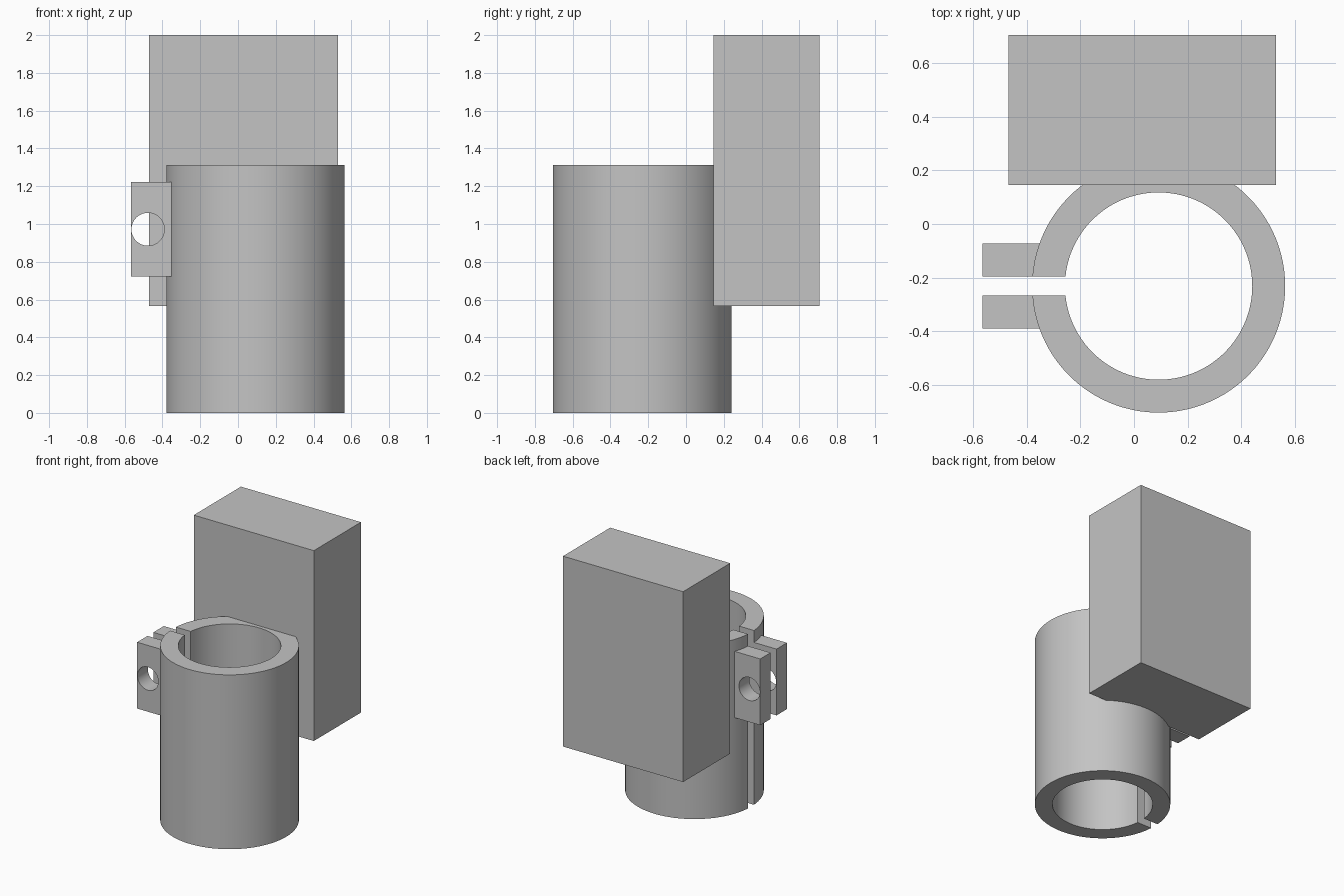
import bpy, bmesh, math
from mathutils import Matrix, Vector

cube = bpy.data.objects.get("Cube")
if cube:
    bpy.data.objects.remove(cube, do_unlink=True)

grey = bpy.data.materials.new("plain grey")
grey.use_nodes = True
GREY = (0.55, 0.55, 0.55, 1)
grey.diffuse_color = GREY
grey.node_tree.nodes["Principled BSDF"].inputs["Base Color"].default_value = GREY

CX, CY = 0.092, -0.232     # tube axis
OUTER, INNER = 0.473, 0.35
HALF_SLOT = 0.035
LUG_THICK = 0.124


def add_object(name, bm):
    bmesh.ops.recalc_face_normals(bm, faces=bm.faces[:])
    mesh = bpy.data.meshes.new(name)
    bm.to_mesh(mesh)
    bm.free()
    obj = bpy.data.objects.new(name, mesh)
    mesh.materials.append(grey)
    bpy.context.collection.objects.link(obj)
    return obj


def activate(obj):
    bpy.ops.object.select_all(action='DESELECT')
    obj.select_set(True)
    bpy.context.view_layer.objects.active = obj


def smooth(obj):
    activate(obj)
    bpy.ops.object.shade_smooth_by_angle(angle=math.radians(30))


def box(name, low, high):
    low, high = Vector(low), Vector(high)
    bm = bmesh.new()
    place = Matrix.Translation((low + high) / 2) @ Matrix.Diagonal((high - low).to_4d())
    bmesh.ops.create_cube(bm, size=1, matrix=place)
    return add_object(name, bm)


def split_tube(name, height, steps=96):
    """Ring with a narrow parallel slot on the -x side, extruded upward."""
    def arc(bm, radius):
        gap = math.asin(HALF_SLOT / radius)
        angles = [-math.pi + gap + (2 * math.pi - 2 * gap) * i / steps
                  for i in range(steps + 1)]
        return [bm.verts.new((CX + radius * math.cos(a), CY + radius * math.sin(a), 0))
                for a in angles]
    bm = bmesh.new()
    outer, inner = arc(bm, OUTER), arc(bm, INNER)
    for i in range(steps):
        bm.faces.new((outer[i], outer[i + 1], inner[i + 1], inner[i]))
    top = bmesh.ops.extrude_face_region(bm, geom=bm.faces[:])["geom"]
    verts = [v for v in top if isinstance(v, bmesh.types.BMVert)]
    bmesh.ops.translate(bm, verts=verts, vec=(0, 0, height))
    return add_object(name, bm)


# Tube and rear block
smooth(split_tube("split_tube", 1.312))
box("rear_block", (-0.47, 0.145, 0.567), (0.53, 0.706, 2.0))

# Bolt hole cutter
bm = bmesh.new()
bmesh.ops.create_cone(bm, cap_ends=True, segments=64, radius1=0.087, radius2=0.087, depth=1,
                      matrix=Matrix.Translation((-0.477, CY, 0.972))
                      @ Matrix.Rotation(math.pi / 2, 4, 'X'))
cutter = add_object("bolt_hole_cutter", bm)
cutter.hide_render = True

# Clamp lugs on both sides of the slot
for name, side in (("front_lug", -1), ("back_lug", 1)):
    y0, y1 = sorted((CY + side * HALF_SLOT, CY + side * (HALF_SLOT + LUG_THICK)))
    lug = box(name, (-0.567, y0, 0.723), (-0.34, y1, 1.222))
    hole = lug.modifiers.new("bolt hole", 'BOOLEAN')
    hole.operation = 'DIFFERENCE'
    hole.solver = 'EXACT'
    hole.object = cutter
    activate(lug)
    bpy.ops.object.modifier_apply(modifier=hole.name)
    smooth(lug)

bpy.data.objects.remove(cutter, do_unlink=True)
